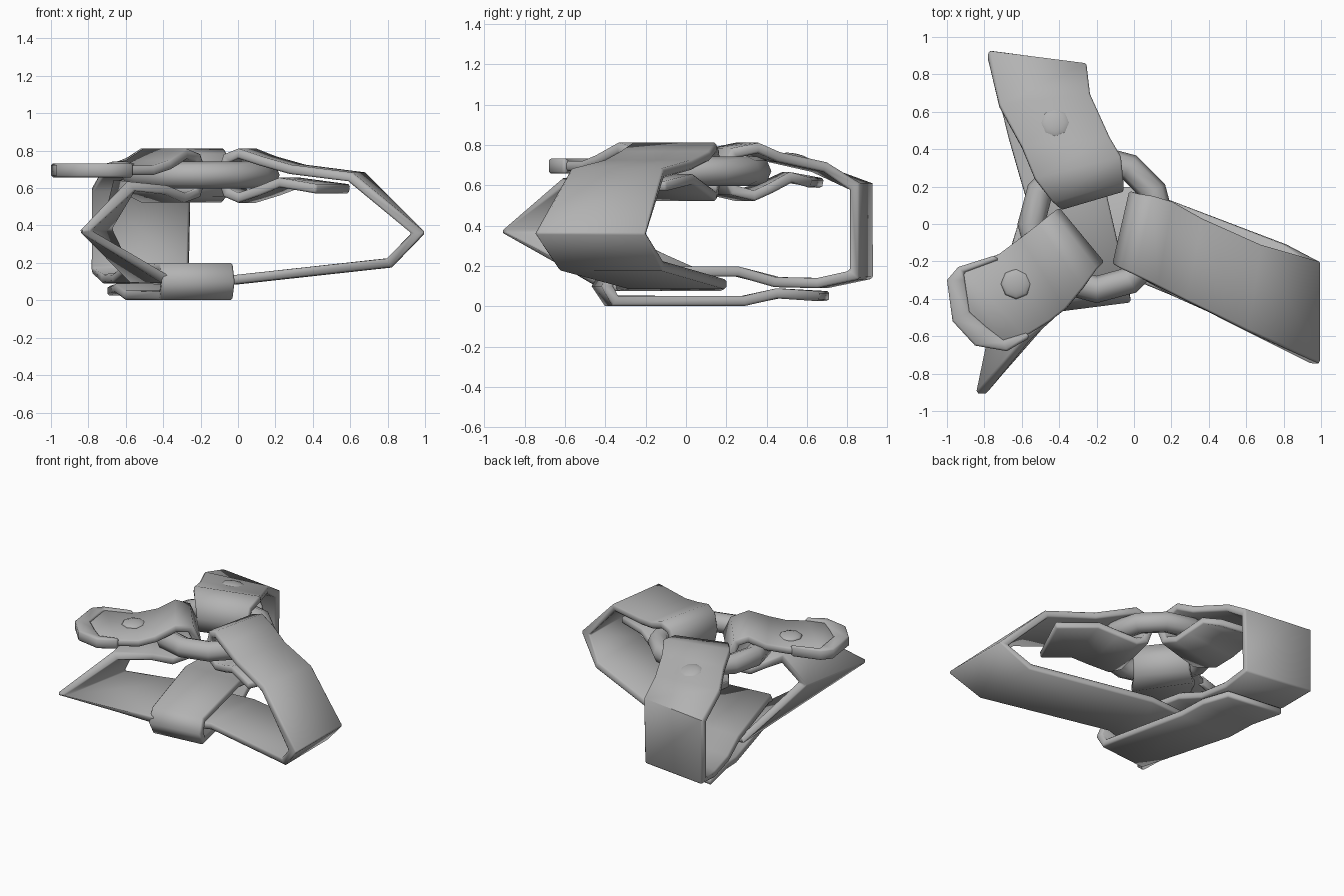
import bpy
import bmesh

mat = bpy.data.materials.new("grey leather")
mat.diffuse_color = (0.45, 0.45, 0.45, 1)


def finish(ob, angle):
    ob.data.materials.append(mat)
    bpy.ops.object.select_all(action='DESELECT')
    ob.select_set(True)
    bpy.context.view_layer.objects.active = ob
    for m in list(ob.modifiers):
        bpy.ops.object.modifier_apply(modifier=m.name)
    bpy.ops.object.shade_smooth_by_angle(angle=angle)


def strap(name, rows, thickness=0.05):
    """Band through rows of (edge x, y, other edge x, y, height)."""
    bm = bmesh.new()
    prev = None
    for ax, ay, bx, by, z in rows:
        pair = (bm.verts.new((ax, ay, z)), bm.verts.new((bx, by, z)))
        if prev:
            bm.faces.new((prev[0], prev[1], pair[1], pair[0]))
        prev = pair
    me = bpy.data.meshes.new(name)
    bm.to_mesh(me)
    bm.free()
    ob = bpy.data.objects.new(name, me)
    bpy.context.collection.objects.link(ob)
    sol = ob.modifiers.new("thickness", 'SOLIDIFY')
    sol.thickness = thickness
    sol.offset = 0
    sol.use_even_offset = True
    # softened rim
    bev = ob.modifiers.new("rim", 'BEVEL')
    bev.width = 0.01
    bev.segments = 1
    bev.limit_method = 'ANGLE'
    bev.angle_limit = 1.25
    finish(ob, 1.0)


# metal ring joining the three straps
bpy.ops.mesh.primitive_torus_add(location=(-0.2, 0, 0.67), major_radius=0.35,
                                 minor_radius=0.073, major_segments=12, minor_segments=8)
bpy.context.object.name = "ring"
finish(bpy.context.object, 1.0)

# right strap: tucked end, loop over the ring, side fold, base
strap("right_strap", [
    (0.60, -0.10, 0.42, -0.48, 0.595),
    (0.34, 0.04, 0.22, -0.39, 0.63),
    (0.22, 0.10, 0.11, -0.33, 0.585),
    (0.10, 0.15, 0.00, -0.27, 0.548),
    (0.03, 0.16, -0.06, -0.24, 0.575),
    (0.00, 0.17, -0.09, -0.22, 0.67),
    (0.03, 0.16, -0.06, -0.24, 0.76),
    (0.10, 0.15, 0.00, -0.27, 0.785),
    (0.20, 0.12, 0.12, -0.33, 0.745),
    (0.36, 0.03, 0.28, -0.41, 0.70),
    (0.67, -0.11, 0.60, -0.57, 0.66),
    (0.965, -0.20, 0.965, -0.745, 0.36),
    (0.81, -0.11, 0.81, -0.63, 0.20),
    (0.00, 0.20, -0.02, -0.29, 0.11),
    (-0.40, 0.18, -0.32, -0.38, 0.10)])

# left strap: base, side fold, loop under and over the ring, rounded tip
strap("left_strap", [
    (-0.30, 0.18, -0.20, -0.36, 0.10),
    (-0.57, 0.16, -0.40, -0.45, 0.12),
    (-0.70, -0.36, -0.82, -0.915, 0.37),
    (-0.66, -0.18, -0.57, -0.62, 0.61),
    (-0.60, -0.08, -0.38, -0.46, 0.59),
    (-0.52, -0.01, -0.28, -0.36, 0.548),
    (-0.45, 0.05, -0.21, -0.25, 0.575),
    (-0.42, 0.07, -0.18, -0.22, 0.67),
    (-0.45, 0.05, -0.21, -0.25, 0.76),
    (-0.51, 0.00, -0.27, -0.34, 0.785),
    (-0.60, -0.07, -0.36, -0.45, 0.725),
    (-0.72, -0.16, -0.45, -0.52, 0.695),
    (-0.92, -0.24, -0.58, -0.60, 0.695),
    (-0.98, -0.31, -0.69, -0.66, 0.695),
    (-0.95, -0.50, -0.84, -0.63, 0.695)])

# raised rim around the strap tip
strap("tip_rim", [
    (-0.75, -0.17, -0.72, -0.19, 0.695),
    (-0.94, -0.23, -0.91, -0.26, 0.695),
    (-1.00, -0.30, -0.905, -0.30, 0.695),
    (-0.97, -0.52, -0.88, -0.47, 0.695),
    (-0.85, -0.65, -0.79, -0.55, 0.695),
    (-0.68, -0.68, -0.70, -0.62, 0.695),
    (-0.56, -0.61, -0.57, -0.58, 0.695)], 0.075)

# back strap: tucked end, loop over the ring, upright back, sleeve round the base
strap("back_strap", [
    (-0.66, 0.68, -0.25, 0.62, 0.61),
    (-0.59, 0.48, -0.16, 0.52, 0.64),
    (-0.56, 0.36, -0.11, 0.42, 0.585),
    (-0.52, 0.24, -0.08, 0.34, 0.548),
    (-0.44, 0.13, -0.06, 0.24, 0.575),
    (-0.40, 0.10, -0.06, 0.20, 0.67),
    (-0.44, 0.13, -0.06, 0.24, 0.76),
    (-0.53, 0.24, -0.07, 0.36, 0.785),
    (-0.60, 0.41, -0.13, 0.46, 0.74),
    (-0.72, 0.63, -0.235, 0.69, 0.69),
    (-0.78, 0.90, -0.255, 0.835, 0.595),
    (-0.78, 0.90, -0.265, 0.835, 0.155),
    (-0.73, 0.70, -0.25, 0.65, 0.115),
    (-0.67, 0.46, -0.22, 0.44, 0.12),
    (-0.61, 0.25, -0.17, 0.26, 0.172),
    (-0.42, -0.39, -0.03, -0.35, 0.175),
    (-0.41, -0.44, -0.02, -0.39, 0.10),
    (-0.42, -0.39, -0.03, -0.35, 0.027),
    (-0.61, 0.28, -0.17, 0.29, 0.027),
    (-0.66, 0.46, -0.22, 0.45, 0.064),
    (-0.70, 0.71, -0.27, 0.66, 0.05)])

# domed rivets
for name, loc, tilt in (("back_rivet", (-0.42, 0.54, 0.733), -0.2),
                        ("left_rivet", (-0.63, -0.32, 0.72), 0)):
    bpy.ops.mesh.primitive_uv_sphere_add(segments=8, ring_count=6, radius=0.082,
                                         location=loc, rotation=(tilt, 0, 0))
    rivet = bpy.context.object
    rivet.name = name
    rivet.scale.z = 0.3
    finish(rivet, 1.0)
